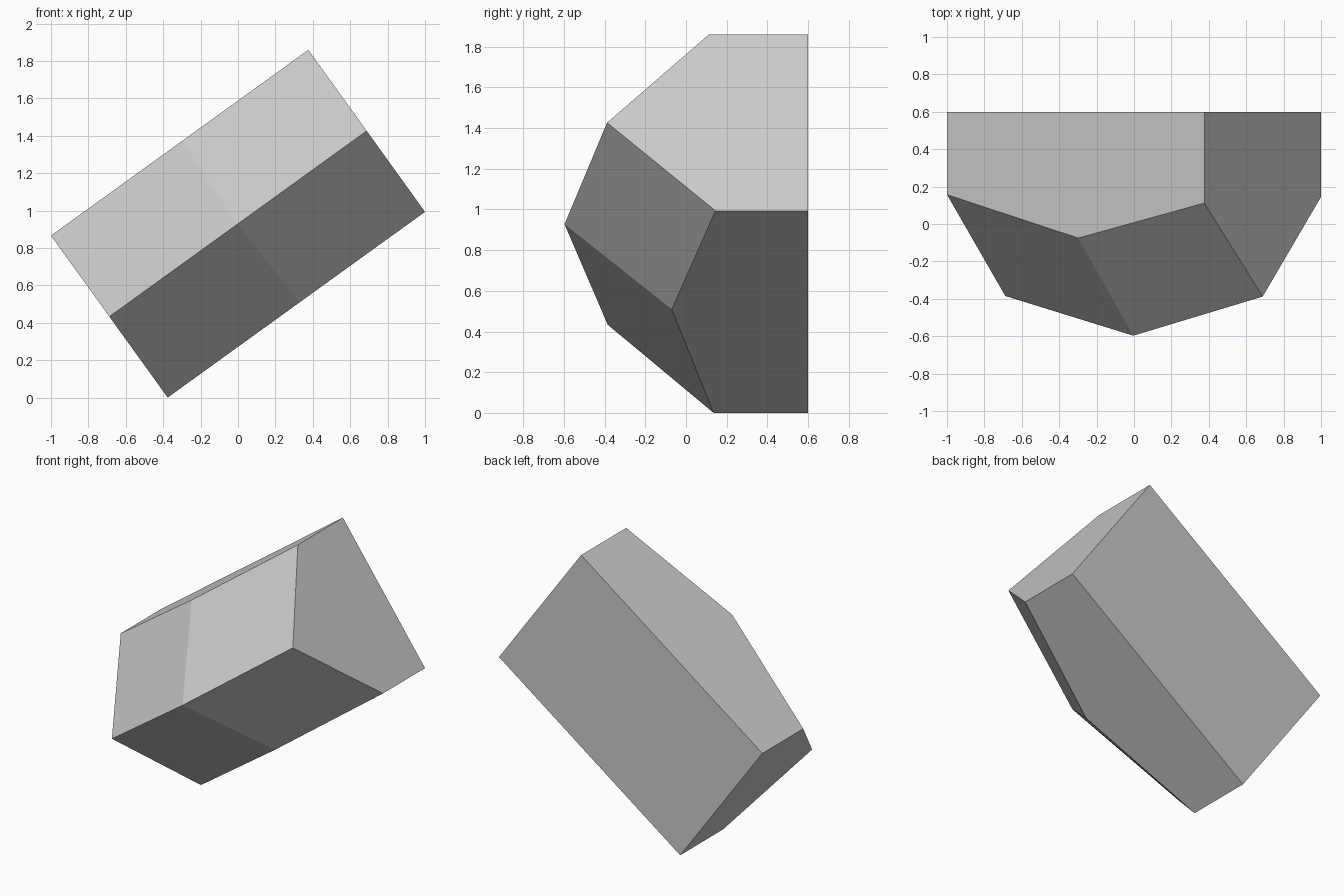
import bpy, bmesh
from mathutils import Vector

if "Cube" in bpy.data.objects:
    bpy.data.objects.remove(bpy.data.objects["Cube"])

# Half-axes of the tilted block, seen from the front
CENTRE = Vector((0, 0, 0.93))
ALONG = Vector((0.688, 0, 0.4965))
ACROSS = Vector((-0.312, 0, 0.433))
BACK_Y = 0.6

# Front depth profiles: lower edge, ridge, upper edge (left end, middle, right end)
PROFILES = [(-1, 0.025, (0.135, -0.07, 0.145)),
            (0, -0.005, (-0.385, -0.597, -0.388)),
            (1, 0.02, (0.157, -0.075, 0.112))]

bm = bmesh.new()

# Faceted front
rows = []
for v, mid, depths in PROFILES:
    row = []
    for u, y in zip((-1, mid, 1), depths):
        p = CENTRE + ALONG * u + ACROSS * v
        p.y = y
        row.append(bm.verts.new(p))
    rows.append(row)
for lower, upper in zip(rows, rows[1:]):
    for i in range(2):
        bm.faces.new((lower[i], lower[i + 1], upper[i + 1], upper[i]))

# Flat back and the four side walls
lo, mid, hi = rows
dl, dr, ur, ul = back = [bm.verts.new((c.co.x, BACK_Y, c.co.z))
                         for c in (lo[0], lo[2], hi[2], hi[0])]
bm.faces.new(back)
bm.faces.new(lo + [dr, dl])
bm.faces.new(hi + [ur, ul])
bm.faces.new([lo[0], mid[0], hi[0], ul, dl])
bm.faces.new([lo[2], mid[2], hi[2], ur, dr])

bmesh.ops.recalc_face_normals(bm, faces=bm.faces)
mesh = bpy.data.meshes.new("faceted_block")
bm.to_mesh(mesh)
bm.free()
bpy.context.collection.objects.link(bpy.data.objects.new("faceted_block", mesh))
